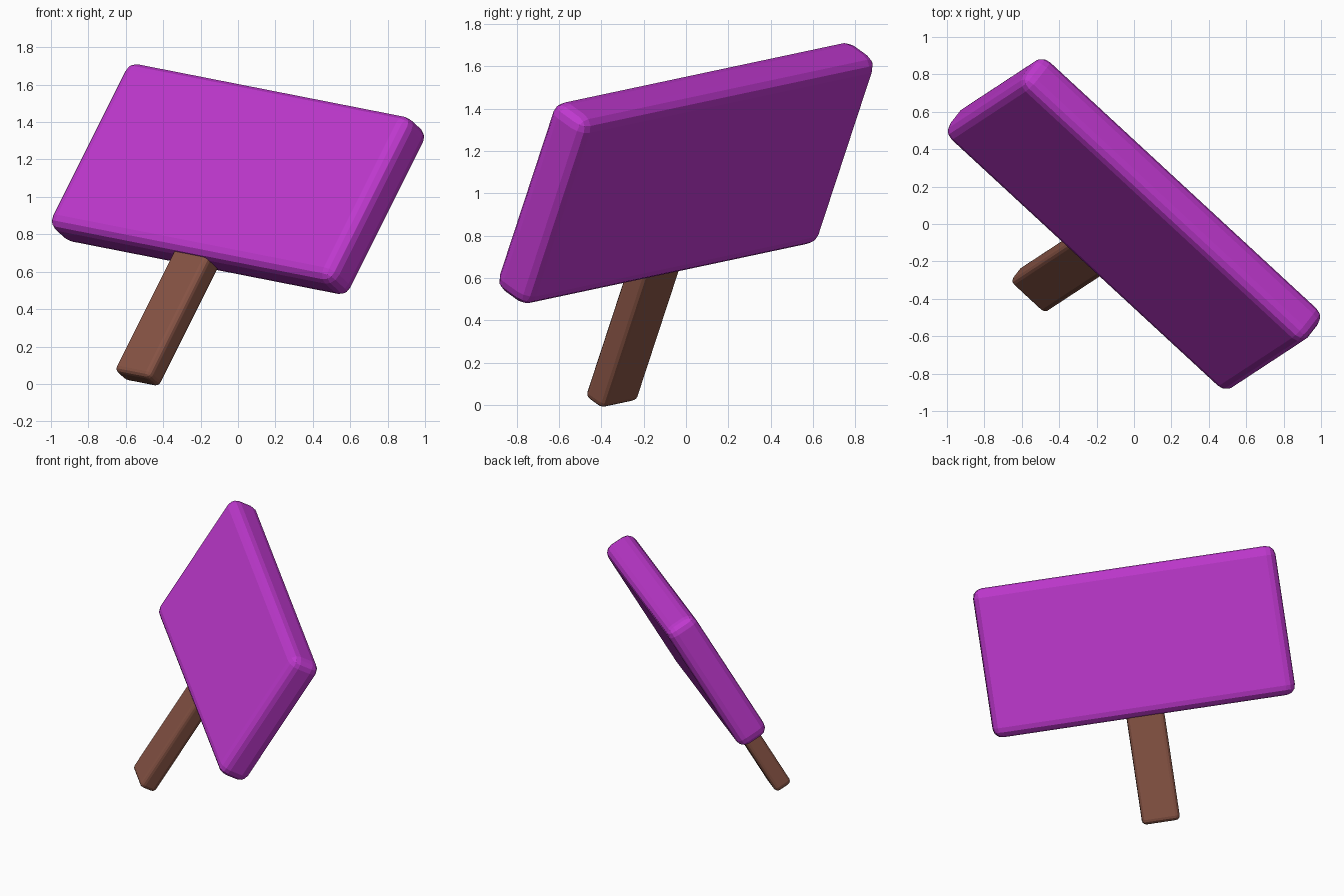
import bpy
from mathutils import Matrix, Vector

if "Cube" in bpy.data.objects:
    bpy.data.objects.remove(bpy.data.objects["Cube"])

# Tilted frame of the sign: u along the board, v up the post, w out of the face
v = Vector((0.429, 0.2815, 0.858)).normalized()
u = Vector((0.727, -0.672, -0.143))
u = (u - v * u.dot(v)).normalized()
w = u.cross(v)
centre = Vector((0, 0, 1.095))
frame = Matrix((u, v, w)).transposed().to_4x4()


def material(name, colour):
    m = bpy.data.materials.new(name)
    m.diffuse_color = (*colour, 1)
    m.use_nodes = True
    m.node_tree.nodes["Principled BSDF"].inputs["Base Color"].default_value = m.diffuse_color
    return m


def rounded_block(name, size, offset, radius, mat):
    bpy.ops.mesh.primitive_cube_add(size=1)
    ob = bpy.context.object
    ob.name = name
    ob.data.transform(Matrix.Diagonal((*size, 1)))
    ob.matrix_world = Matrix.Translation(centre) @ frame @ Matrix.Translation(offset)
    bevel = ob.modifiers.new("rounding", 'BEVEL')
    bevel.width = radius
    bevel.segments = 3
    bpy.ops.object.modifier_apply(modifier=bevel.name)
    bpy.ops.object.shade_flat()
    ob.data.materials.append(mat)
    return ob


# Sign board
rounded_block("board", (2.09, 1.03, 0.225), (0, 0, 0), 0.065, material("purple", (0.52, 0.04, 0.62)))

# Post, running from the ground into the underside of the board
bottom, top = -1.25, -0.46
rounded_block("post", (0.26, top - bottom, 0.125), (-0.003, (top + bottom) / 2, 0.008), 0.03,
              material("brown", (0.24, 0.087, 0.058)))
